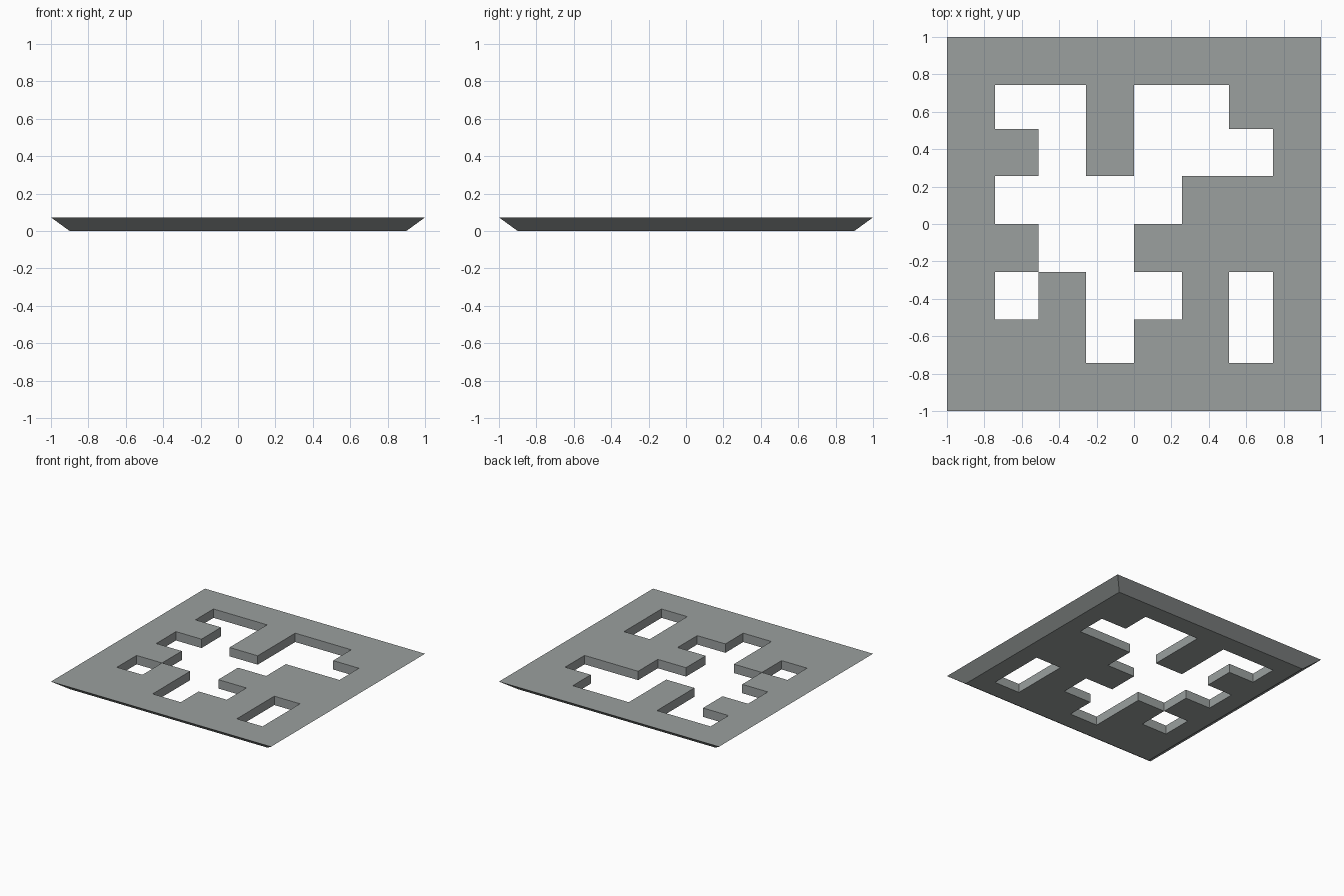
import bpy, bmesh

if "Cube" in bpy.data.objects:
    bpy.data.objects.remove(bpy.data.objects["Cube"])

HEIGHT = 0.073
INNER = [-0.743, -0.511, -0.256, 0.0, 0.256, 0.509, 0.743]
TOP = [-1.0] + INNER + [1.0]
BOTTOM = [-0.9] + INNER + [0.9]

# Cell pattern seen from above, back row first: '#' solid, '.' hole
PATTERN = [
    "########",
    "#..#..##",
    "##.#...#",
    "#....###",
    "##..####",
    "#.#..#.#",
    "###.##.#",
    "########",
]
N = len(PATTERN)


def solid(i, j):
    return 0 <= i < N and 0 <= j < N and PATTERN[N - 1 - j][i] == "#"


bm = bmesh.new()
verts = {}


def vert(i, j, level):
    """Shared vertex at a grid crossing, on the top (1) or bottom (0)."""
    key = (i, j, level)
    if key not in verts:
        line = TOP if level else BOTTOM
        verts[key] = bm.verts.new((line[i], line[j], level * HEIGHT))
    return verts[key]


for i in range(N):
    for j in range(N):
        if not solid(i, j):
            continue
        ring = [(i, j), (i + 1, j), (i + 1, j + 1), (i, j + 1)]
        # Top and underside of the cell
        bm.faces.new([vert(*c, 1) for c in ring])
        bm.faces.new([vert(*c, 0) for c in reversed(ring)])
        # Walls towards holes and the sloping outer rim
        for k, (di, dj) in enumerate([(0, -1), (1, 0), (0, 1), (-1, 0)]):
            if not solid(i + di, j + dj):
                a, b = ring[k], ring[(k + 1) % 4]
                bm.faces.new([vert(*a, 0), vert(*b, 0), vert(*b, 1), vert(*a, 1)])

mesh = bpy.data.meshes.new("pierced_panel")
bm.to_mesh(mesh)
bm.free()
panel = bpy.data.objects.new("pierced_panel", mesh)
bpy.context.collection.objects.link(panel)

# Dark slate grey finish
slate = bpy.data.materials.new("slate_grey")
slate.diffuse_color = (0.325, 0.35, 0.345, 1.0)
slate.use_nodes = True
slate.node_tree.nodes["Principled BSDF"].inputs["Base Color"].default_value = slate.diffuse_color
mesh.materials.append(slate)
